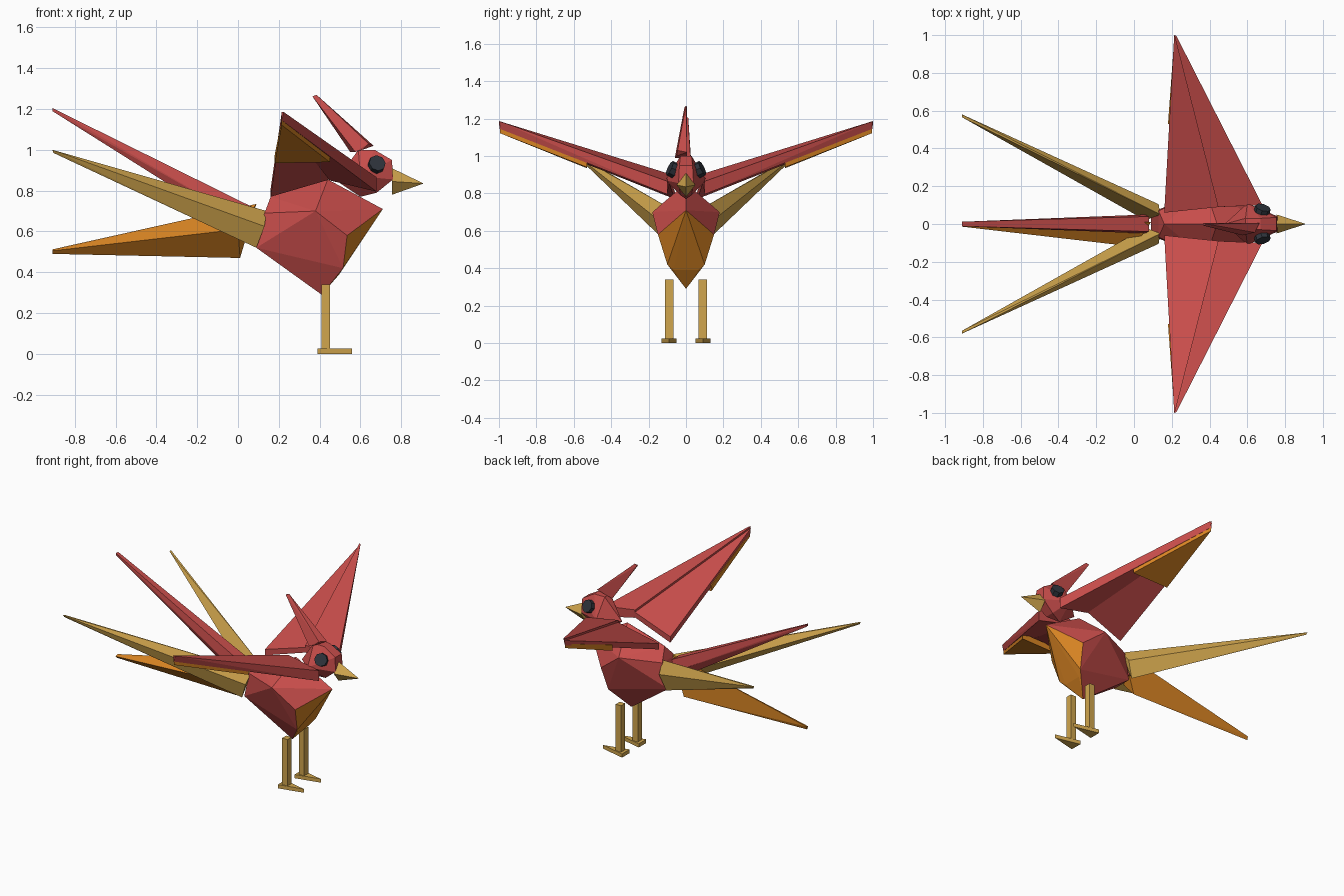
import bpy, bmesh
from mathutils import Vector

if "Cube" in bpy.data.objects:
    bpy.data.objects.remove(bpy.data.objects["Cube"])


def material(name, rgb):
    m = bpy.data.materials.new(name)
    m.diffuse_color = (*rgb, 1)
    m.use_nodes = True
    m.node_tree.nodes["Principled BSDF"].inputs["Base Color"].default_value = m.diffuse_color
    return m


RED = material("feather red", (0.58, 0.075, 0.07))
GOLD = material("gold", (0.64, 0.38, 0.075))
ORANGE = material("orange", (0.70, 0.235, 0.017))
DARK = material("eye dark", (0.028, 0.034, 0.045))


def flip(points):
    return [(x, -y, z) for x, y, z in points]


def both(points):
    """Points plus their mirror images across the middle plane."""
    return points + flip([p for p in points if p[1] != 0])


def hull(name, points, *mats, rule=None):
    """Faceted solid wrapped around a few corner points."""
    bm = bmesh.new()
    for p in points:
        bm.verts.new(p)
    bmesh.ops.convex_hull(bm, input=bm.verts[:])
    bmesh.ops.delete(bm, geom=[v for v in bm.verts if not v.link_faces], context='VERTS')
    bmesh.ops.dissolve_limit(bm, angle_limit=0.02, verts=bm.verts[:], edges=bm.edges[:])
    bmesh.ops.recalc_face_normals(bm, faces=bm.faces[:])
    if rule:
        for f in bm.faces:
            f.material_index = rule(f)
    me = bpy.data.meshes.new(name)
    bm.to_mesh(me)
    bm.free()
    for m in mats:
        me.materials.append(m)
    ob = bpy.data.objects.new(name, me)
    bpy.context.collection.objects.link(ob)
    return ob


def pair(name, points, mat):
    hull(name + "_left", points, mat)
    hull(name + "_right", flip(points), mat)


# Body with an orange breast and a red patch low on it
patch = both([(.58, .07, .52), (.515, .10, .42), (.497, .065, .39)])
breast = both([(.71, 0, .71), (.535, .15, .58), (.41, 0, .29)]) + patch
back = both([(.44, 0, .855), (.16, 0, .77), (.38, .18, .70),
             (.13, .07, .69), (.09, .06, .52)])


def within(face, points):
    return all(any((v.co - Vector(p)).length < 1e-4 for p in points) for v in face.verts)


def body_rule(face):
    if within(face, patch):
        return 0
    return 1 if within(face, breast) else 0


hull("body", back + breast, RED, ORANGE, rule=body_rule)

# Head, beak, crest
hull("head", both([(.59, .03, 1.0), (.67, .03, 1.0), (.60, .11, .87), (.755, .035, .95),
                   (.76, .04, .855), (.68, .03, .79), (.48, 0, .85), (.60, 0, .77)]), RED)
hull("beak", both([(.755, 0, .91), (.755, 0, .78), (.755, .05, .845), (.91, 0, .835)]), GOLD)
hull("crest", [(.365, -.008, 1.262), (.365, .006, 1.262), (.385, 0, 1.27), (.55, .006, .99),
               (.575, -.06, .99), (.61, -.05, 1.0), (.665, .006, 1.02), (.64, -.045, 1.03)], RED)

# Eyes
for side, name in ((1, "eye_left"), (-1, "eye_right")):
    axis = Vector((.25, .85 * side, .42)).normalized()
    bpy.ops.mesh.primitive_cylinder_add(vertices=8, radius=.042, depth=.05,
                                        location=(.677, .066 * side, .925),
                                        rotation=axis.to_track_quat('Z', 'Y').to_euler())
    eye = bpy.context.object
    eye.name = name
    eye.data.materials.append(DARK)

# Wings: rear vane, slightly raised front vane, orange underside tip
pair("wing_rear", [(.16, .06, .77), (.16, .06, .81), (.45, .09, .855), (.45, .09, .89),
                   (.213, .995, 1.14), (.213, 1.0, 1.175), (.222, .995, 1.175)], RED)
pair("wing_front", [(.45, .09, .85), (.445, .09, .905), (.68, .10, .795), (.68, .10, .865),
                    (.215, .995, 1.145), (.213, 1.0, 1.187), (.225, .995, 1.185)], RED)
pair("wing_tip_underside", [(.18, .53, .935), (.18, .53, .975), (.45, .53, .94), (.45, .53, .98),
                            (.214, .995, 1.122), (.214, .995, 1.15)], ORANGE)

# Tail feathers
hull("tail_top", both([(-.91, .012, 1.205), (-.91, .010, 1.19), (.08, .04, .715),
                       (.06, .05, .64), (.06, .02, .58)]), RED)
pair("tail_side", [(-.91, .58, 1.0), (-.905, .57, .985), (-.91, .565, .998),
                   (.14, .05, .70), (.13, .105, .625), (.09, .085, .52), (.06, .02, .60)], GOLD)
hull("tail_bottom", [(-.91, .008, .512), (-.91, -.014, .505), (-.91, 0, .49),
                     (.09, .01, .735), (.01, .01, .47), (0, -.12, .61)], ORANGE)

# Legs and pointed feet
pair("leg", [(x, y, z) for x in (.41, .45) for y in (.068, .112) for z in (.02, .34)], GOLD)
pair("foot", [(x, y, z) for x, y in ((.39, .05), (.39, .13), (.56, .09))
              for z in (0, .025)], GOLD)
